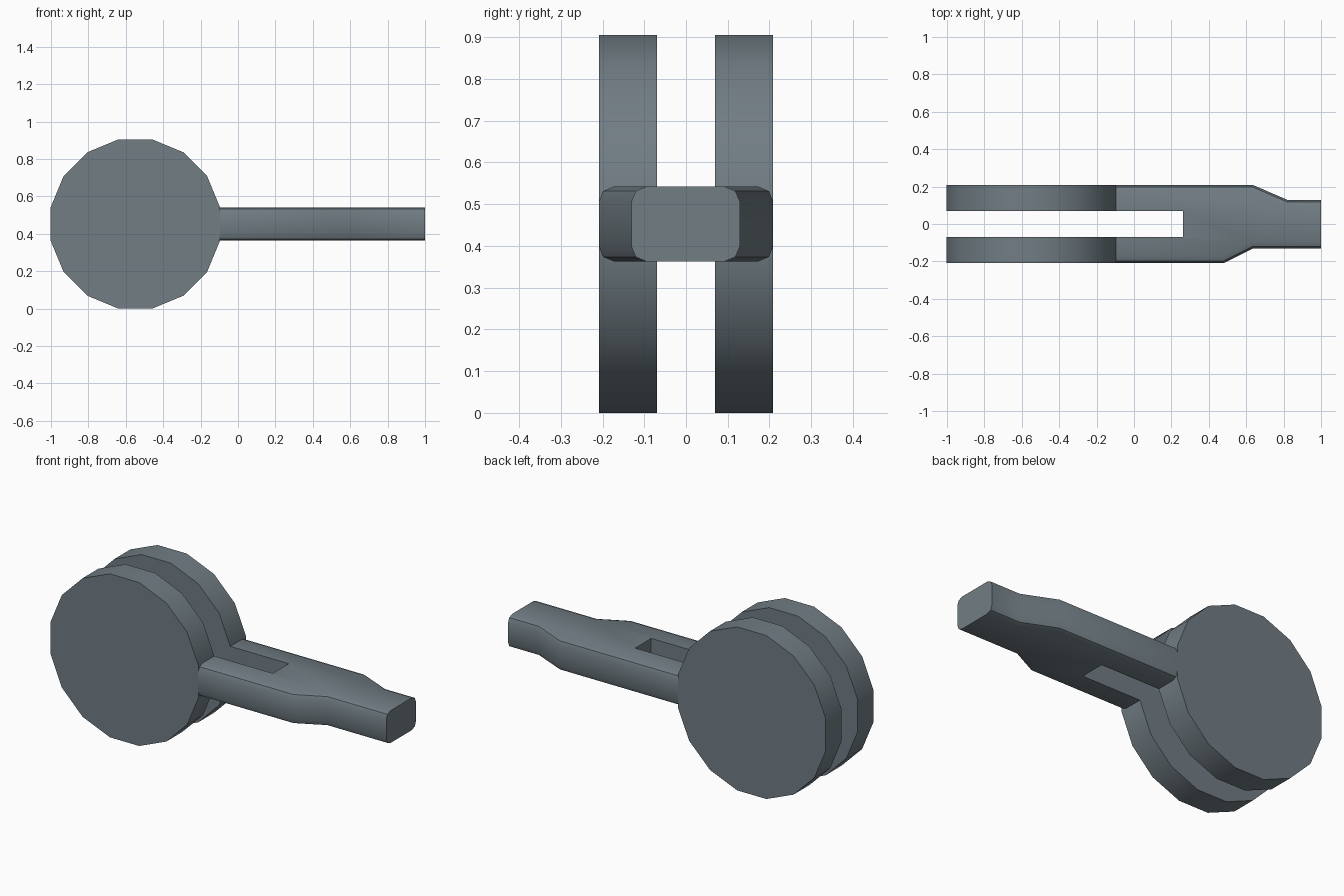
import bpy, bmesh, math
from mathutils import Matrix

if "Cube" in bpy.data.objects:
    bpy.data.objects.remove(bpy.data.objects["Cube"])

steel = bpy.data.materials.new("blue_grey_steel")
steel.diffuse_color = (0.165, 0.205, 0.23, 1)
steel.use_nodes = True
steel.node_tree.nodes["Principled BSDF"].inputs["Base Color"].default_value = steel.diffuse_color

CX, CZ = -0.549, 0.4525      # disc centre
APOTHEM = 0.4525             # disc flat-to-flat half size
INNER, OUTER = 0.07, 0.209   # y limits of discs and fork arms


def finish(bm, name, angle):
    bmesh.ops.recalc_face_normals(bm, faces=bm.faces)
    mesh = bpy.data.meshes.new(name)
    bm.to_mesh(mesh)
    bm.free()
    mesh.materials.append(steel)
    obj = bpy.data.objects.new(name, mesh)
    bpy.context.collection.objects.link(obj)
    bpy.ops.object.select_all(action='DESELECT')
    obj.select_set(True)
    bpy.context.view_layer.objects.active = obj
    bpy.ops.object.shade_smooth_by_angle(angle=math.radians(angle))
    return obj


# Two 16-sided discs, flat side down
for side, name in ((-1, "front_disc"), (1, "back_disc")):
    bm = bmesh.new()
    r = APOTHEM / math.cos(math.pi / 16)
    ring = []
    for i in range(16):
        a = (i + 0.5) * math.tau / 16
        ring.append(bm.verts.new((CX + r * math.cos(a), side * INNER, CZ + r * math.sin(a))))
    face = bm.faces.new(ring)
    out = bmesh.ops.extrude_face_region(bm, geom=[face])
    moved = [v for v in out["geom"] if isinstance(v, bmesh.types.BMVert)]
    bmesh.ops.translate(bm, verts=moved, vec=(0, side * (OUTER - INNER), 0))
    if face.is_valid and len([f for f in bm.faces if len(f.verts) == 16]) < 2:
        bm.faces.new(ring)
    finish(bm, name, 35)

# Forked handle: plan outline with a slot, extruded upward
Z0, Z1 = 0.363, 0.542
outline = [(-0.098, -OUTER), (0.48, -OUTER), (0.635, -0.131), (1, -0.131),
           (1, 0.129), (0.82, 0.129), (0.635, OUTER), (-0.098, OUTER),
           (-0.098, INNER), (0.262, INNER), (0.262, -INNER), (-0.098, -INNER)]
bm = bmesh.new()
low = [bm.verts.new((x, y, Z0)) for x, y in outline]
high = [bm.verts.new((x, y, Z1)) for x, y in outline]
bm.faces.new(low)
bm.faces.new(high)
for i in range(len(outline)):
    j = (i + 1) % len(outline)
    bm.faces.new((low[i], low[j], high[j], high[i]))
bmesh.ops.recalc_face_normals(bm, faces=bm.faces)

# Round the long outer edges only
long_edges = [e for e in bm.edges
              if abs(e.verts[0].co.x - e.verts[1].co.x) > 0.01
              and all(abs(v.co.y) > 0.1 for v in e.verts)]
bmesh.ops.bevel(bm, geom=long_edges, offset=0.036, segments=2, profile=0.5, affect='EDGES')
finish(bm, "forked_handle", 35)
